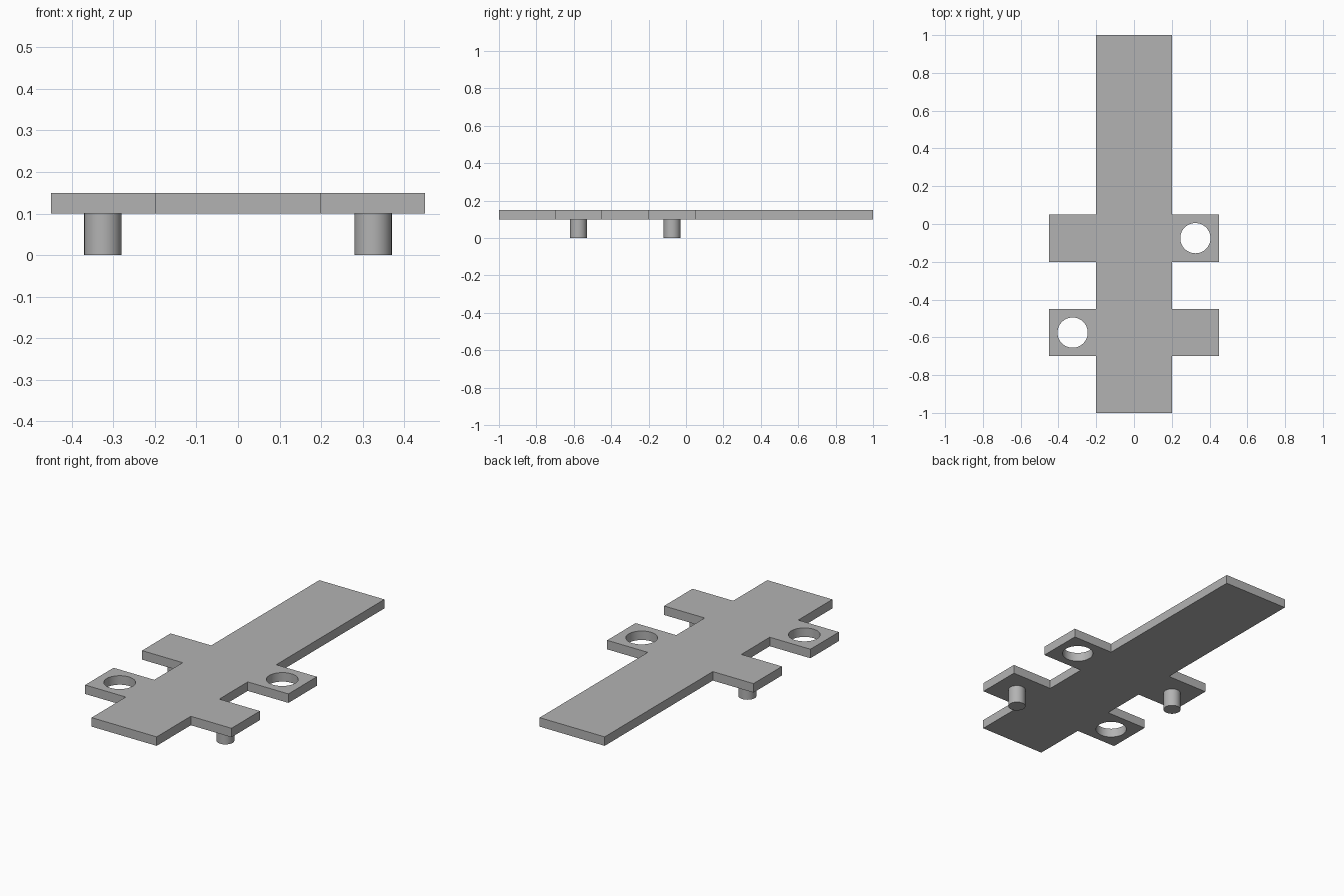
import bpy
import bmesh

if "Cube" in bpy.data.objects:
    bpy.data.objects.remove(bpy.data.objects["Cube"])

BOTTOM, TOP = 0.10, 0.15
TAB_X = 0.325
FRONT_Y, REAR_Y = -0.575, -0.075

grey = bpy.data.materials.new("plain grey")
grey.use_nodes = True
colour = (0.45, 0.45, 0.45, 1)
grey.diffuse_color = colour
grey.node_tree.nodes["Principled BSDF"].inputs["Base Color"].default_value = colour


def cylinder(name, x, y, z0, z1, radius):
    bpy.ops.mesh.primitive_cylinder_add(
        vertices=64, radius=radius, depth=z1 - z0, location=(x, y, (z0 + z1) / 2))
    obj = bpy.context.object
    obj.name = name
    obj.data.materials.append(grey)
    bpy.ops.object.shade_smooth_by_angle()
    return obj


# Plate: half outline mirrored across x, then extruded
half = [(0.2, -1), (0.2, -0.7), (0.45, -0.7), (0.45, -0.45), (0.2, -0.45),
        (0.2, -0.2), (0.45, -0.2), (0.45, 0.05), (0.2, 0.05), (0.2, 1)]
outline = half + [(-x, y) for x, y in reversed(half)]
bm = bmesh.new()
face = bm.faces.new([bm.verts.new((x, y, BOTTOM)) for x, y in outline])
extruded = bmesh.ops.extrude_face_region(bm, geom=[face])["geom"]
bmesh.ops.translate(bm, vec=(0, 0, TOP - BOTTOM),
                    verts=[v for v in extruded if isinstance(v, bmesh.types.BMVert)])
bmesh.ops.recalc_face_normals(bm, faces=bm.faces)
mesh = bpy.data.meshes.new("plate")
bm.to_mesh(mesh)
bm.free()
mesh.materials.append(grey)
plate = bpy.data.objects.new("plate", mesh)
bpy.context.collection.objects.link(plate)

# Round holes through one tab on each side
for name, x, y in (("left_hole_cutter", TAB_X, REAR_Y),
                   ("right_hole_cutter", -TAB_X, FRONT_Y)):
    cutter = cylinder(name, x, y, BOTTOM - 0.05, TOP + 0.05, 0.08)
    cutter.hide_render = True
    cutter.hide_viewport = True
    cut = plate.modifiers.new(name, "BOOLEAN")
    cut.operation = "DIFFERENCE"
    cut.solver = "EXACT"
    cut.object = cutter

# Bake the holes, remove the cutters and smooth the hole walls
bpy.context.view_layer.objects.active = plate
for mod in list(plate.modifiers):
    cutter = mod.object
    bpy.ops.object.modifier_apply(modifier=mod.name)
    bpy.data.objects.remove(cutter)
bpy.ops.object.select_all(action="DESELECT")
plate.select_set(True)
bpy.ops.object.shade_smooth_by_angle()

# Pegs under the other two tabs
cylinder("left_peg", TAB_X, FRONT_Y, 0, BOTTOM, 0.045)
cylinder("right_peg", -TAB_X, REAR_Y, 0, BOTTOM, 0.045)
